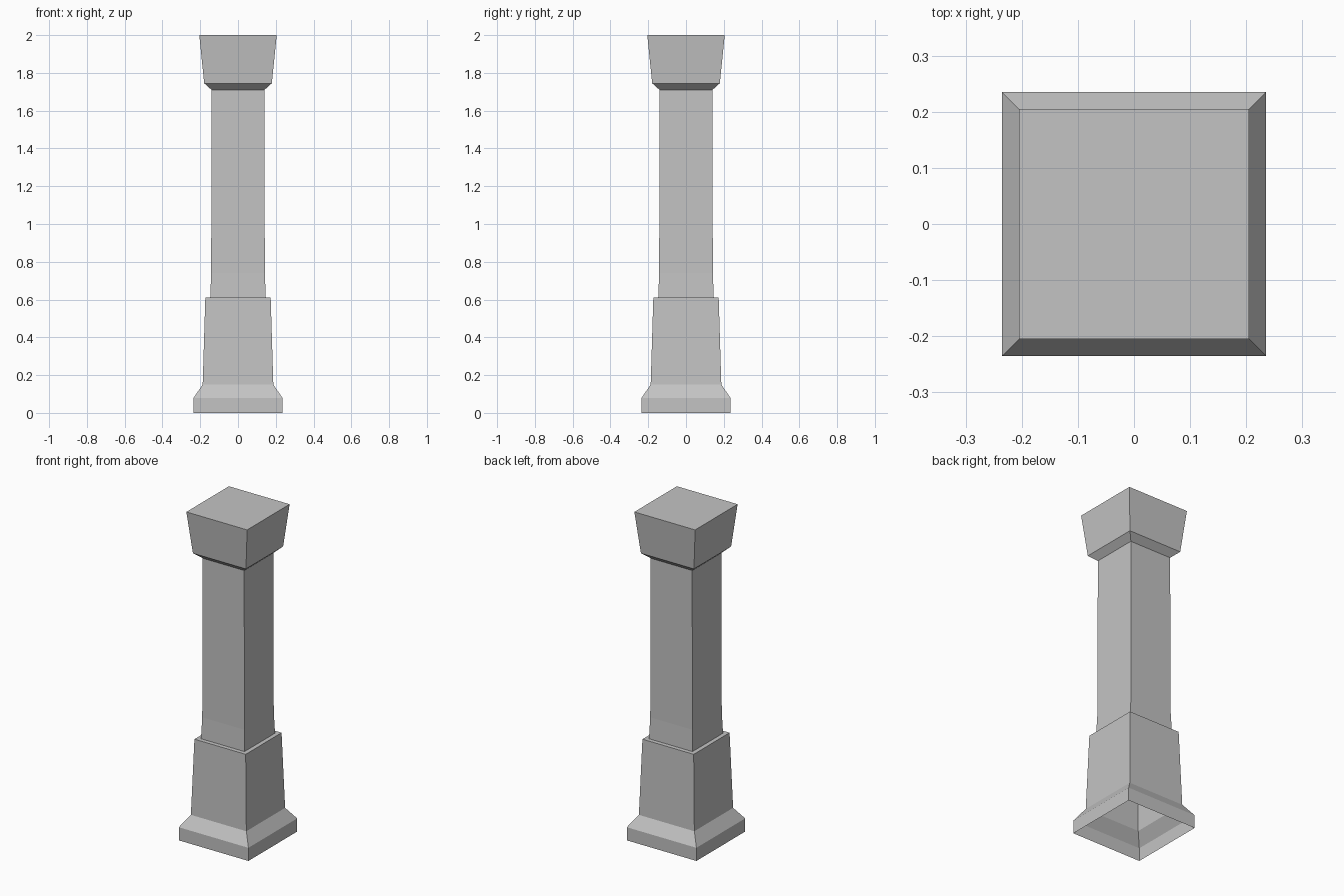
import bpy
import bmesh

cube = bpy.data.objects.get("Cube")
if cube:
    bpy.data.objects.remove(cube, do_unlink=True)

stone = bpy.data.materials.new("grey stone")
stone.use_nodes = True
colour = (0.55, 0.55, 0.55, 1)
stone.diffuse_color = colour
stone.node_tree.nodes["Principled BSDF"].inputs["Base Color"].default_value = colour


def square_shell(name, profile, cap_top=False):
    """Stack square rings of (half width, height) and join them with flat walls."""
    bm = bmesh.new()
    rings = []
    for half, z in profile:
        corners = ((-1, -1), (1, -1), (1, 1), (-1, 1))
        rings.append([bm.verts.new((half * x, half * y, z)) for x, y in corners])
    for low, high in zip(rings, rings[1:]):
        for i in range(4):
            j = (i + 1) % 4
            bm.faces.new((low[i], low[j], high[j], high[i]))
    if cap_top:
        bm.faces.new(rings[-1])
    mesh = bpy.data.meshes.new(name)
    bm.to_mesh(mesh)
    bm.free()
    mesh.materials.append(stone)
    obj = bpy.data.objects.new(name, mesh)
    bpy.context.collection.objects.link(obj)
    return obj


# Hollow pedestal: open foot, sloped moulding, tapered block and top ledge
square_shell("pedestal", [(0.235, 0), (0.235, 0.08), (0.187, 0.15),
                          (0.173, 0.61), (0.147, 0.61)])

# Shaft, slightly flared at the foot
square_shell("shaft", [(0.147, 0.61), (0.142, 0.74), (0.14, 1.71)])

# Capital: chamfered underside, outward leaning sides and flat top
square_shell("capital", [(0.14, 1.71), (0.179, 1.745), (0.205, 2.0)], cap_top=True)
